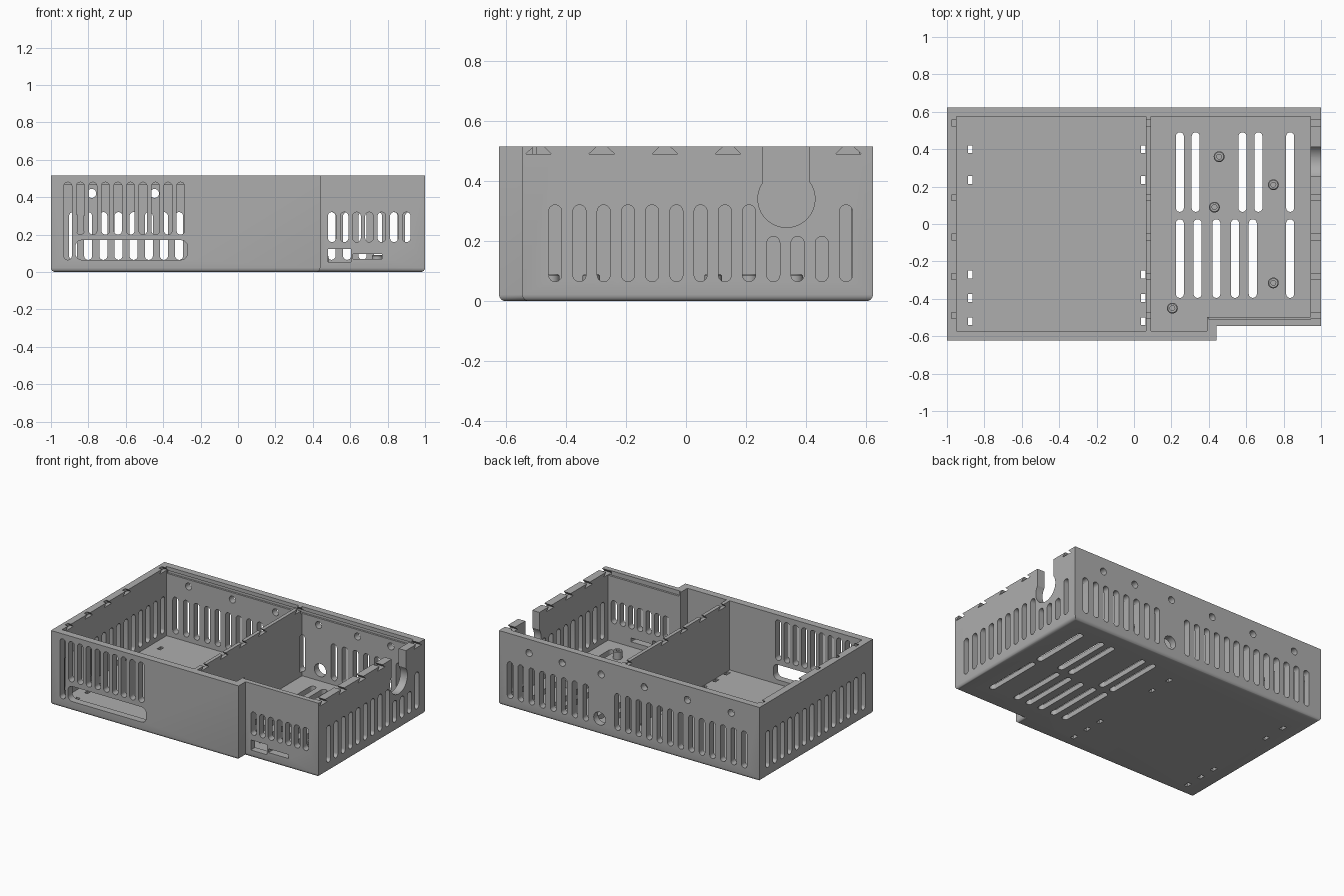
import bpy, bmesh, math
from mathutils import Vector

if "Cube" in bpy.data.objects:
    bpy.data.objects.remove(bpy.data.objects["Cube"])

H, FLOOR = 0.515, 0.035
grey = bpy.data.materials.new("case grey")
grey.diffuse_color = (0.42, 0.42, 0.42, 1)
grey.use_nodes = True
grey.node_tree.nodes["Principled BSDF"].inputs["Base Color"].default_value = grey.diffuse_color


def place(axis, a, b, d):
    """Profile point (a, b) at depth d along an axis."""
    return {'x': (d, a, b), 'y': (a, d, b), 'z': (a, b, d)}[axis]


def prism(bm, pts, axis, lo, hi):
    n = len(pts)
    low = [bm.verts.new(place(axis, a, b, lo)) for a, b in pts]
    top = [bm.verts.new(place(axis, a, b, hi)) for a, b in pts]
    faces = [bm.faces.new(low[::-1]), bm.faces.new(top)]
    for i in range(n):
        j = (i + 1) % n
        faces.append(bm.faces.new((low[i], low[j], top[j], top[i])))
    bmesh.ops.recalc_face_normals(bm, faces=faces)


def rect(a0, a1, b0, b1):
    return [(a0, b0), (a1, b0), (a1, b1), (a0, b1)]


def rounded(a0, a1, b0, b1, r=None, seg=8):
    """Rounded rectangle; a full-round slot when r is not given."""
    r = r or min(a1 - a0, b1 - b0) * 0.499
    pts = []
    corners = ((a1 - r, b1 - r), (a0 + r, b1 - r), (a0 + r, b0 + r), (a1 - r, b0 + r))
    for q, (ca, cb) in enumerate(corners):
        for i in range(seg + 1):
            t = math.pi / 2 * (q + i / seg)
            pts.append((ca + r * math.cos(t), cb + r * math.sin(t)))
    return pts


def circle(a, b, r, n=28):
    return [(a + r * math.cos(math.tau * i / n), b + r * math.sin(math.tau * i / n))
            for i in range(n)]


def make(name, bm):
    me = bpy.data.meshes.new(name)
    bm.to_mesh(me)
    bm.free()
    ob = bpy.data.objects.new(name, me)
    bpy.context.collection.objects.link(ob)
    me.materials.append(grey)
    return ob


def activate(ob):
    bpy.ops.object.select_all(action='DESELECT')
    ob.select_set(True)
    bpy.context.view_layer.objects.active = ob


def cut(ob, bm):
    cutter = make("cutter", bm)
    cutter.hide_render = True
    mod = ob.modifiers.new("cut", 'BOOLEAN')
    mod.operation, mod.solver, mod.object = 'DIFFERENCE', 'EXACT', cutter
    activate(ob)
    bpy.ops.object.modifier_apply(modifier=mod.name)
    bpy.data.objects.remove(cutter)


# outer shell: stepped footprint with a rounded bottom edge
bm = bmesh.new()
prism(bm, [(-1, -0.622), (0.44, -0.622), (0.44, -0.545), (1, -0.545),
           (1, 0.622), (-1, 0.622)], 'z', 0, H)
bottom = [e for e in bm.edges if all(v.co.z < 1e-5 for v in e.verts)]
bmesh.ops.bevel(bm, geom=bottom, offset=0.022, segments=4, profile=0.5, affect='EDGES')
case = make("case_body", bm)

# two compartments separated by a thin divider
bm = bmesh.new()
prism(bm, rect(-0.95, 0.065, -0.572, 0.575), 'z', FLOOR, 0.8)
prism(bm, [(0.09, -0.572), (0.39, -0.572), (0.39, -0.497), (0.945, -0.497),
           (0.945, 0.575), (0.09, 0.575)], 'z', FLOOR, 0.8)
cut(case, bm)

bm = bmesh.new()
W = 0.0215  # half width of a vent slot

# front wall: vents, wide opening, port openings
FL, FR = (-0.7, -0.55), (-0.6, -0.48)
for i in range(10):
    x = -0.91 + i * 0.067
    prism(bm, rounded(x - W, x + W, 0.2 if i else 0.065, 0.48), 'y', *FL)
prism(bm, rounded(-0.87, -0.27, 0.065, 0.17, 0.035), 'y', *FL)
for i in range(7):
    x = 0.502 + i * 0.0665
    prism(bm, rounded(x - W, x + W, 0.16, 0.32), 'y', *FR)
prism(bm, rect(0.48, 0.605, 0.052, 0.122), 'y', *FR)
prism(bm, rect(0.615, 0.77, 0.07, 0.097), 'y', *FR)

# right wall: vents, three of them shorter below the keyhole
for i in range(13):
    y = -0.435 + i * 0.0806
    prism(bm, rounded(y - W, y + W, 0.065, 0.215 if i in (9, 10, 11) else 0.32), 'x', 0.92, 1.1)

# keyhole cable opening
r, hw, cy, cz = 0.095, 0.0775, 0.334, 0.34
a0 = math.acos(hw / r)
sweep = math.pi + 2 * a0
key = [(cy + r * math.cos(a0 - sweep * i / 32), cz + r * math.sin(a0 - sweep * i / 32))
       for i in range(33)]
prism(bm, key + [(cy - hw, 0.6), (cy + hw, 0.6)], 'x', 0.92, 1.1)

# left wall vents
for i in range(14):
    y = 0.532 - i * 0.0806
    prism(bm, rounded(y - W, y + W, 0.065, 0.32), 'x', -1.1, -0.92)

# back wall: two vent groups, screw holes, cable hole
BACK = (0.55, 0.7)
for x in [0.915 - i * 0.083 for i in range(8)] + [0.09 - i * 0.081 for i in range(13)]:
    prism(bm, rounded(x - W, x + W, 0.065, 0.32), 'y', *BACK)
for x in (0.77, 0.515, 0.216, -0.115, -0.446, -0.782):
    prism(bm, circle(x, 0.42, 0.024), 'y', *BACK)
prism(bm, circle(0.228, 0.11, 0.045), 'y', *BACK)

# floor vents and tie holes
for x in (0.245, 0.33, 0.58, 0.665, 0.835):
    prism(bm, rounded(x - W, x + W, 0.065, 0.49), 'z', -0.1, 0.05)
for x in (0.245, 0.34, 0.44, 0.54, 0.635, 0.835):
    prism(bm, rounded(x - W, x + W, -0.395, 0.025), 'z', -0.1, 0.05)
for x in (-0.875, 0.05):
    for y in (0.4, 0.235, -0.27, -0.395, -0.52):
        prism(bm, rect(x - 0.0125, x + 0.0125, y - 0.021, y + 0.021), 'z', -0.1, 0.05)

# dovetail notches along the top edges for the sliding lid
for y in (-0.49, -0.28, -0.07, 0.14, 0.54):
    tail = [(y - 0.042, 0.49), (y + 0.042, 0.49), (y + 0.015, 0.5155), (y - 0.015, 0.5155)]
    for lo, hi in ((0.93, 1.1), (0.05, 0.1), (-0.975, -0.94)):
        prism(bm, tail, 'x', lo, hi)
cut(case, bm)

# lid ledge on the stepped wall and groove under the back rim
bm = bmesh.new()
prism(bm, rect(0.4, 0.944, -0.511, -0.48), 'z', 0.485, 0.6)
prism(bm, rect(-0.949, 0.944, 0.56, 0.588), 'z', 0.468, 0.49)
cut(case, bm)
activate(case)
bpy.ops.object.shade_smooth_by_angle(angle=math.radians(30))


# hollow standoffs on the right compartment floor
def standoff(name, x, y):
    bm = bmesh.new()
    n = 24
    profile = [(0.029, FLOOR - 0.005), (0.029, 0.085), (0.024, 0.09),
               (0.013, 0.09), (0.013, FLOOR - 0.005)]
    rings = [[bm.verts.new((x + r * math.cos(math.tau * i / n),
                            y + r * math.sin(math.tau * i / n), z)) for i in range(n)]
             for r, z in profile]
    for k in range(len(rings)):
        a, b = rings[k], rings[(k + 1) % len(rings)]
        for i in range(n):
            j = (i + 1) % n
            bm.faces.new((a[i], a[j], b[j], b[i]))
    bmesh.ops.recalc_face_normals(bm, faces=bm.faces[:])
    activate(make(name, bm))
    bpy.ops.object.shade_smooth_by_angle(angle=math.radians(30))


for k, (x, y) in enumerate([(0.455, 0.36), (0.745, 0.21), (0.43, 0.09),
                            (0.745, -0.315), (0.205, -0.45)]):
    standoff(f"standoff_{k + 1}", x, y)
